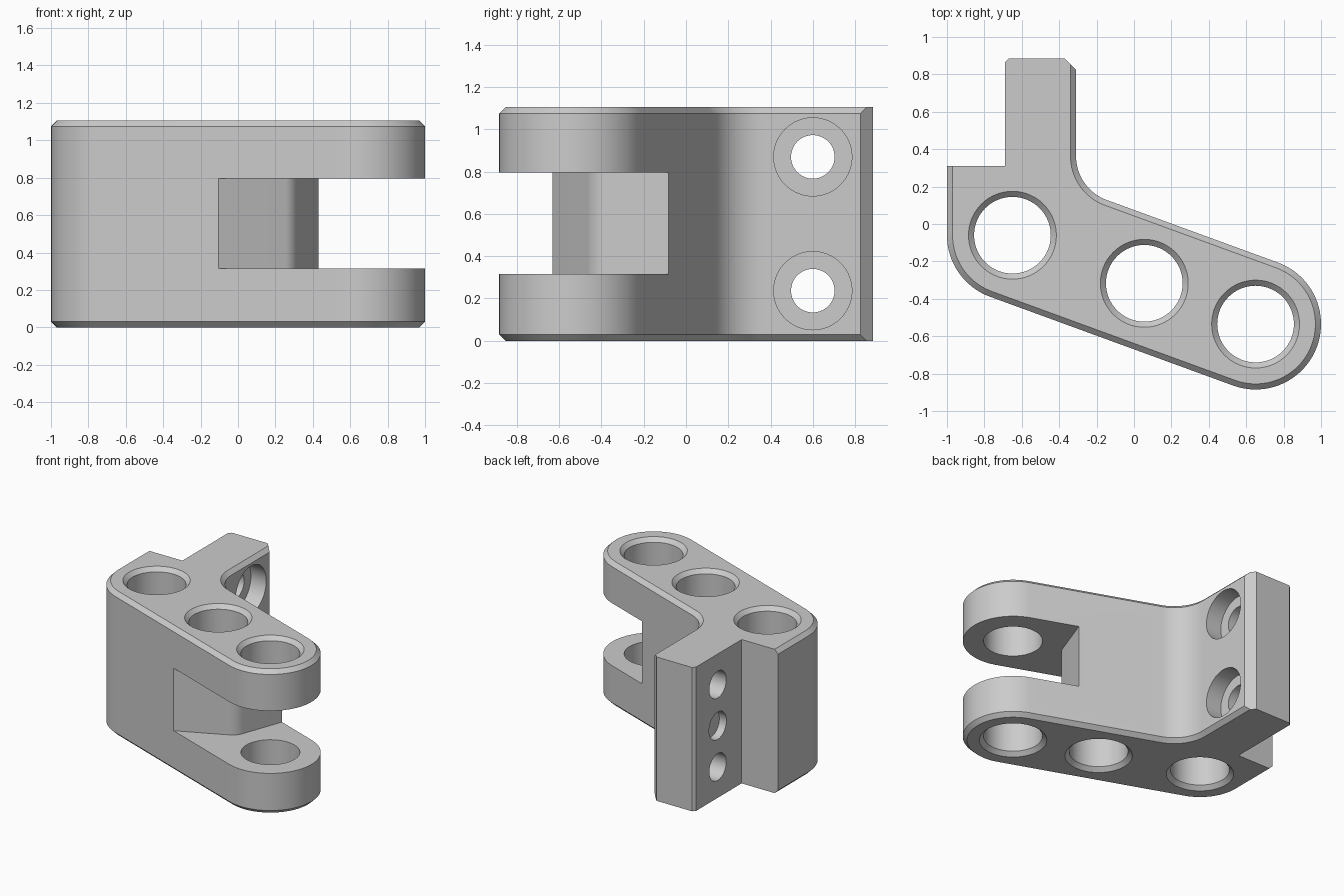
import bpy, bmesh
from math import sin, cos, tan, atan2, pi, radians
from mathutils import Matrix, Vector

if "Cube" in bpy.data.objects:
    bpy.data.objects.remove(bpy.data.objects["Cube"])

H, BEV = 1.105, 0.03
P1, P2, P3 = (-0.65, -0.06), (0.055, -0.317), (0.65, -0.535)
R, FIL = 0.35, 0.25
SLOPE = atan2(P3[1] - P1[1], P3[0] - P1[0])


def arc(c, r, a0, a1, n):
    return [(c[0] + r * cos(a0 + (a1 - a0) * i / n),
             c[1] + r * sin(a0 + (a1 - a0) * i / n)) for i in range(n + 1)]


def loft(name, rings, mat=Matrix()):
    """Closed solid from stacked (outline, height) rings."""
    bm = bmesh.new()
    rows = [[bm.verts.new(mat @ Vector((x, y, z))) for x, y in pts] for pts, z in rings]
    n = len(rows[0])
    for a, b in zip(rows, rows[1:]):
        for i in range(n):
            j = (i + 1) % n
            bm.faces.new((a[i], a[j], b[j], b[i]))
    bm.faces.new(rows[0][::-1])
    bm.faces.new(rows[-1])
    bmesh.ops.recalc_face_normals(bm, faces=bm.faces)
    me = bpy.data.meshes.new(name)
    bm.to_mesh(me)
    bm.free()
    ob = bpy.data.objects.new(name, me)
    bpy.context.collection.objects.link(ob)
    return ob


def turned(name, steps, mat):
    """Turned cutter from (radius, height) steps."""
    return loft(name, [(arc((0, 0), r, 0, 2 * pi * 63 / 64, 63), z) for r, z in steps], mat)


def outline(d):
    """Plan of the bracket; d insets only the chamfered edges."""
    lo, hi = SLOPE - pi / 2, SLOPE + pi / 2
    fx = -0.31 + FIL
    fy = P1[1] + (fx - P1[0]) * tan(SLOPE) + (R + FIL) / cos(SLOPE)
    pts = [(-1 + d, 0.31)]
    pts += arc(P1, R - d, -pi, lo, 16)
    pts += arc(P3, R - d, lo, hi, 40)
    pts += arc((fx, fy), FIL + d, lo, -pi, 16)
    pts += [(-0.31 - d, 0.825 + d), (-0.37, 0.885), (-0.67, 0.885),
            (-0.69, 0.865), (-0.69, 0.31)]
    return pts


# Bracket body with chamfered top and bottom edges
body = loft("hinge_bracket", [(outline(BEV), 0), (outline(0), BEV),
                              (outline(0), H - BEV), (outline(BEV), H)])
cutters = []

# Fork slot with a rounded-corner inner wall
corner, rr = Vector((0.30, -0.444)), 0.12
d1 = Vector((cos(radians(25)), sin(radians(25))))
d2 = Vector((cos(radians(70)), sin(radians(70))))
t = rr * tan(radians(22.5))
centre = corner - d1 * t + Vector((-d1.y, d1.x)) * rr
slot = [tuple(corner - d1 * 0.65)] + arc(centre, rr, radians(-65), radians(-20), 8)
slot += [tuple(corner + d2 * 0.55), (1.3, 0.07), (1.3, -1.1), (-0.29, -1.1)]
cutters.append(loft("slot_cutter", [(slot, 0.315), (slot, 0.795)]))

# Three vertical bores, chamfered at both ends
for x, y in (P1, P2, P3):
    cutters.append(turned("bore_cutter", [(0.255, -0.02), (0.205, BEV),
                                          (0.205, H - BEV), (0.255, H + 0.02)],
                          Matrix.Translation((x, y, 0))))

# Counterbored screw holes through the tab, and a blind dowel hole between them
turn = Matrix.Rotation(pi / 2, 4, 'Y')
for z in (0.237, 0.87):
    cutters.append(turned("screw_cutter", [(0.103, -0.8), (0.103, -0.44),
                                           (0.185, -0.44), (0.185, -0.2)],
                          Matrix.Translation((0, 0.6, z)) @ turn))
cutters.append(turned("dowel_cutter", [(0.105, -0.8), (0.105, -0.63)],
                      Matrix.Translation((0, 0.6, 0.5535)) @ turn))

# Cut everything out of the body
bpy.context.view_layer.objects.active = body
for c in cutters:
    c.hide_render = True
    m = body.modifiers.new("cut", 'BOOLEAN')
    m.operation, m.solver, m.object = 'DIFFERENCE', 'EXACT', c
    bpy.ops.object.modifier_apply(modifier=m.name)
    bpy.data.objects.remove(c)

bpy.ops.object.select_all(action='DESELECT')
body.select_set(True)
bpy.ops.object.shade_smooth_by_angle(angle=radians(25))
